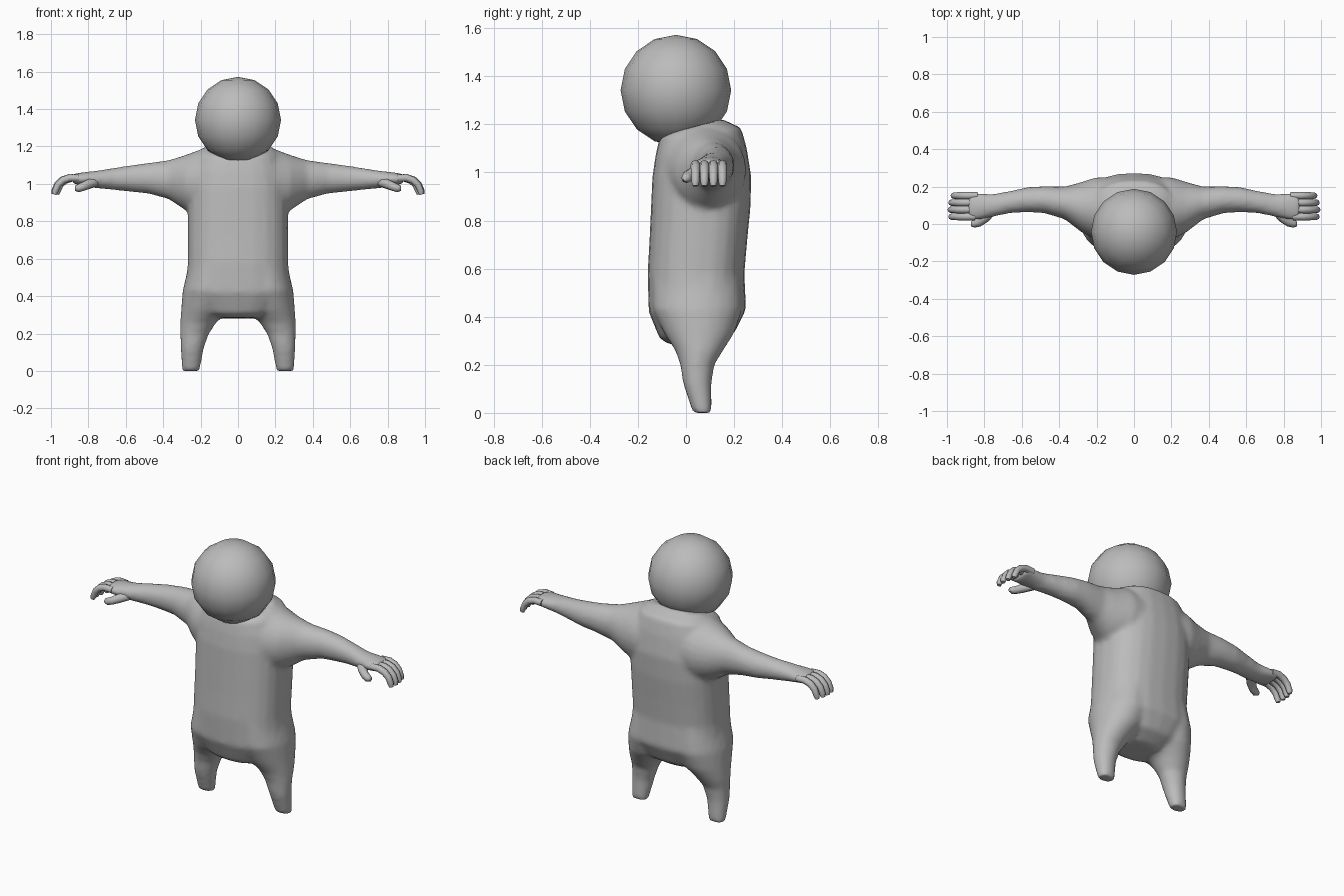
import bpy, bmesh, math
from mathutils import Vector

if "Cube" in bpy.data.objects:
    bpy.data.objects.remove(bpy.data.objects["Cube"])

grey = bpy.data.materials.new("plain_grey")
grey.diffuse_color = (0.5, 0.5, 0.5, 1)
grey.use_nodes = True
grey.node_tree.nodes["Principled BSDF"].inputs["Base Color"].default_value = grey.diffuse_color


def add_object(name, bm, angle=50):
    bmesh.ops.recalc_face_normals(bm, faces=bm.faces[:])
    mesh = bpy.data.meshes.new(name)
    bm.to_mesh(mesh)
    bm.free()
    mesh.materials.append(grey)
    ob = bpy.data.objects.new(name, mesh)
    bpy.context.collection.objects.link(ob)
    bpy.ops.object.select_all(action='DESELECT')
    ob.select_set(True)
    bpy.context.view_layer.objects.active = ob
    bpy.ops.object.shade_smooth_by_angle(angle=math.radians(angle))
    return ob


def loft(bm, rings):
    """Skin a list of point rings and cap both ends."""
    loops = [[bm.verts.new(p) for p in ring] for ring in rings]
    n = len(loops[0])
    for a, b in zip(loops, loops[1:]):
        for i in range(n):
            bm.faces.new((a[i], a[(i + 1) % n], b[(i + 1) % n], b[i]))
    bm.faces.new(loops[0])
    bm.faces.new(loops[-1])


def oval(u0, u1, v0, v1, n=24, power=2.0):
    """Points of a superellipse filling the given box."""
    pts = []
    for i in range(n):
        t = 2 * math.pi * i / n
        c, s = math.cos(t), math.sin(t)
        pts.append(((u0 + u1) / 2 + (u1 - u0) / 2 * math.copysign(abs(c) ** (2 / power), c),
                    (v0 + v1) / 2 + (v1 - v0) / 2 * math.copysign(abs(s) ** (2 / power), s)))
    return pts


def tube(bm, path, radii, n=8):
    """Round tube along a path of points, with a rounded tip."""
    path = [Vector(p) for p in path]
    rings = []
    for i, p in enumerate(path):
        d = (path[min(i + 1, len(path) - 1)] - path[max(i - 1, 0)]).normalized()
        side = d.cross(Vector((0, 0, 1))).normalized()
        up = side.cross(d)
        rings.append([p + radii[i] * (side * math.cos(2 * math.pi * k / n)
                                      + up * math.sin(2 * math.pi * k / n)) for k in range(n)])
    loft(bm, rings)


# Body: torso, legs and arms lofted, then fused into one skin
bm = bmesh.new()

# Torso: front height, back height, half width, front y, back y
torso = [(0.285, 0.28, 0.12, -0.07, 0.12), (0.31, 0.33, 0.20, -0.11, 0.20),
         (0.42, 0.43, 0.285, -0.155, 0.25), (0.58, 0.58, 0.268, -0.16, 0.243),
         (0.72, 0.72, 0.268, -0.152, 0.255), (0.85, 0.85, 0.268, -0.146, 0.268),
         (0.98, 0.98, 0.265, -0.14, 0.272), (1.07, 1.10, 0.25, -0.127, 0.253),
         (1.145, 1.185, 0.215, -0.11, 0.23), (1.16, 1.222, 0.18, -0.08, 0.15)]
rings = []
for zf, zb, hw, y0, y1 in torso:
    rings.append([(x, y, zf + (zb - zf) * (y - y0) / (y1 - y0))
                  for x, y in oval(-hw, hw, y0, y1, power=2.5)])
loft(bm, rings)

# Legs: height, inner x, outer x, front y, back y
leg = [(0.0, 0.205, 0.30, 0.028, 0.108), (0.12, 0.183, 0.307, -0.012, 0.106),
       (0.20, 0.155, 0.309, -0.024, 0.118), (0.26, 0.115, 0.309, -0.045, 0.155),
       (0.33, 0.05, 0.304, -0.09, 0.20), (0.43, 0.0, 0.296, -0.14, 0.235),
       (0.56, 0.0, 0.265, -0.14, 0.225)]
# Arms: x, front y, back y, bottom z, top z
arm = [(0.12, -0.10, 0.25, 0.84, 1.19), (0.20, -0.085, 0.25, 0.83, 1.185),
       (0.28, -0.045, 0.225, 0.858, 1.155), (0.37, 0.025, 0.20, 0.918, 1.127),
       (0.48, 0.058, 0.202, 0.948, 1.112), (0.57, 0.063, 0.197, 0.957, 1.10),
       (0.66, 0.058, 0.177, 0.967, 1.086), (0.76, 0.037, 0.16, 0.977, 1.07),
       (0.83, 0.022, 0.167, 0.99, 1.062), (0.885, 0.02, 0.17, 1.0, 1.053)]
for s in (-1, 1):
    loft(bm, [[(s * x, y, z) for x, y in oval(a, b, y0, y1)] for z, a, b, y0, y1 in leg])
    loft(bm, [[(s * x, y, z) for y, z in oval(y0, y1, z0, z1)] for x, y0, y1, z0, z1 in arm])
body = add_object("body", bm)

remesh = body.modifiers.new("fuse", 'REMESH')
remesh.mode = 'VOXEL'
remesh.voxel_size = 0.014
remesh.use_smooth_shade = True
blend = body.modifiers.new("blend", 'SMOOTH')
blend.factor = 0.5
blend.iterations = 6

# Hands: four drooping fingers and a thumb on each side
for s, side in ((-1, "left"), (1, "right")):
    bm = bmesh.new()
    for k, reach in enumerate((0.0, 0.004, 0.0, -0.012)):
        y = 0.039 + 0.0375 * k
        pts = [(0.85, 1.03), (0.90, 1.032), (0.935, 1.02), (0.962, 0.996),
               (0.977, 0.962), (0.981, 0.944)]
        tube(bm, [(s * (x + reach), y, z) for x, z in pts],
             (0.019, 0.020, 0.0195, 0.018, 0.017, 0.012))
    thumb = [(0.76, 0.07, 1.01), (0.80, 0.03, 0.998), (0.83, 0.008, 0.985),
             (0.855, 0.001, 0.976), (0.872, 0.0, 0.976)]
    tube(bm, [(s * x, y, z) for x, y, z in thumb], (0.025, 0.026, 0.023, 0.021, 0.013))
    add_object(side + "_fingers", bm, 70)

# Head: round ball leaning forward over the shoulders
bm = bmesh.new()
bmesh.ops.create_uvsphere(bm, u_segments=16, v_segments=8, radius=0.23)
bmesh.ops.translate(bm, verts=bm.verts[:], vec=(0, -0.042, 1.342))
add_object("head", bm)
